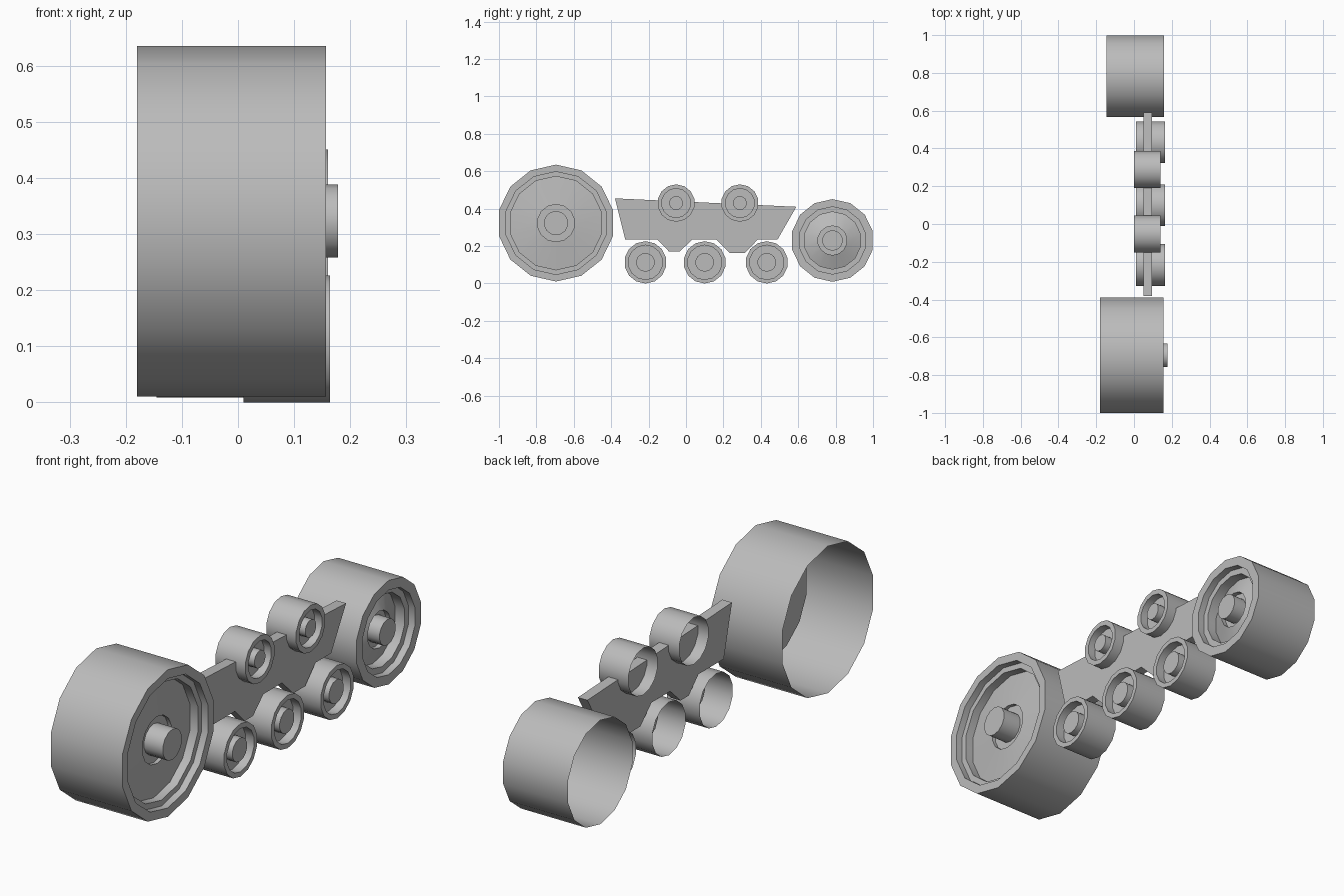
import bpy, bmesh, math

if "Cube" in bpy.data.objects:
    bpy.data.objects.remove(bpy.data.objects["Cube"])

SIDES = 14

grey = bpy.data.materials.new("plain grey")
grey.diffuse_color = (0.5, 0.5, 0.5, 1)
grey.use_nodes = True
grey.node_tree.nodes["Principled BSDF"].inputs["Base Color"].default_value = grey.diffuse_color


def finish(name, bm):
    mesh = bpy.data.meshes.new(name)
    bm.to_mesh(mesh)
    bm.free()
    obj = bpy.data.objects.new(name, mesh)
    bpy.context.collection.objects.link(obj)
    mesh.materials.append(grey)
    return obj


def wheel(name, y, z, profile):
    """Open-backed shell turned about the x axis; profile is (x, radius) from back edge to hub cap."""
    bm = bmesh.new()
    rings = []
    for x, r in profile:
        rings.append([bm.verts.new((x, y + r * math.sin(2 * math.pi * i / SIDES),
                                    z + r * math.cos(2 * math.pi * i / SIDES)))
                      for i in range(SIDES)])
    for a, b in zip(rings, rings[1:]):
        for i in range(SIDES):
            j = (i + 1) % SIDES
            bm.faces.new((a[i], b[i], b[j], a[j]))
    bm.faces.new(rings[-1][::-1])
    bm.normal_update()
    # The hub cap must look outwards along +x
    bm.faces.ensure_lookup_table()
    if bm.faces[-1].normal.x < 0:
        bm.faces[-1].normal_flip()
    if bm.faces[0].normal.z < 0:
        for f in bm.faces[:-1]:
            f.normal_flip()
    obj = finish(name, bm)
    bpy.ops.object.select_all(action='DESELECT')
    obj.select_set(True)
    bpy.context.view_layer.objects.active = obj
    bpy.ops.object.shade_smooth_by_angle(angle=math.radians(35))


# Large front wheel: stepped rim, dished disc, projecting hub
wheel("front_wheel", -0.695, 0.323, [
    (-0.18, 0.3125), (0.157, 0.3125), (0.157, 0.275), (0.127, 0.275), (0.127, 0.25),
    (0.09, 0.25), (0.106, 0.10), (0.09, 0.10), (0.09, 0.065), (0.178, 0.065)])

# Rear wheel
wheel("rear_wheel", 0.783, 0.23, [
    (-0.145, 0.221), (0.16, 0.221), (0.16, 0.18), (0.13, 0.18), (0.13, 0.153),
    (0.085, 0.153), (0.115, 0.078), (0.095, 0.078), (0.095, 0.055), (0.155, 0.055)])

# Lower road wheels
for n, y in enumerate((-0.217, 0.10, 0.432)):
    wheel(f"road_wheel_{n + 1}", y, 0.113, [
        (0.01, 0.113), (0.164, 0.113), (0.164, 0.092), (0.125, 0.092),
        (0.125, 0.05), (0.16, 0.05)])

# Upper return rollers
for n, y in enumerate((-0.053, 0.288)):
    wheel(f"return_roller_{n + 1}", y, 0.43, [
        (0.0, 0.1), (0.14, 0.1), (0.14, 0.078), (0.105, 0.078),
        (0.105, 0.037), (0.14, 0.037)])

# Side plate behind the small wheels
outline = [(-0.38, 0.455), (-0.325, 0.236), (-0.155, 0.236), (-0.09, 0.17), (-0.035, 0.17),
           (0.035, 0.236), (0.16, 0.236), (0.235, 0.163), (0.315, 0.163), (0.385, 0.236),
           (0.49, 0.236), (0.59, 0.41)]
bm = bmesh.new()
face = bm.faces.new([bm.verts.new((0.05, y, z)) for y, z in outline])
ext = bmesh.ops.extrude_face_region(bm, geom=[face])
moved = [v for v in ext["geom"] if isinstance(v, bmesh.types.BMVert)]
bmesh.ops.translate(bm, verts=moved, vec=(0.045, 0, 0))
bmesh.ops.recalc_face_normals(bm, faces=bm.faces)
finish("side_plate", bm)
